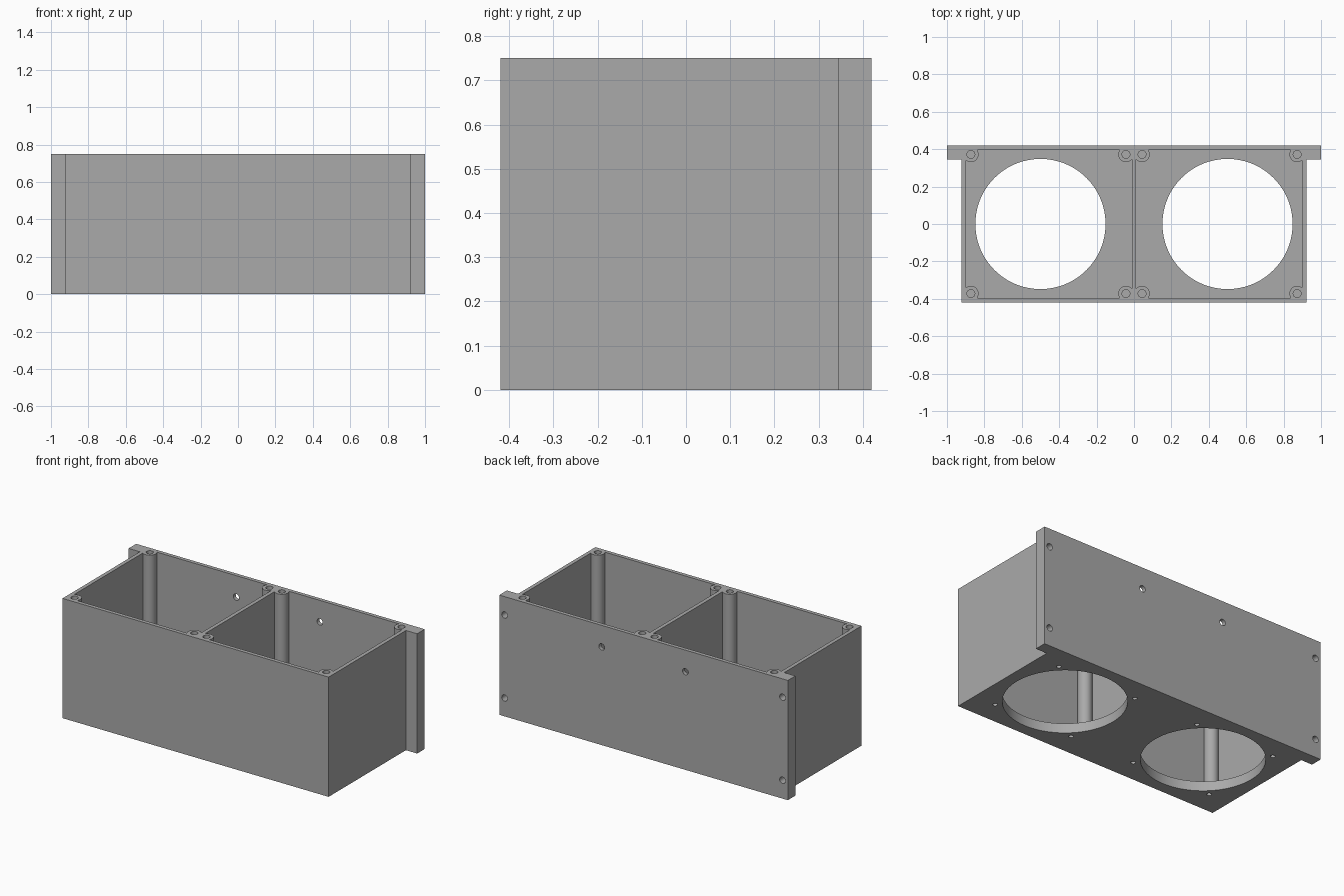
import bpy, bmesh, math
from mathutils import Matrix, Vector

if "Cube" in bpy.data.objects:
    bpy.data.objects.remove(bpy.data.objects["Cube"], do_unlink=True)

HEIGHT, DEPTH, FLOOR = 0.75, 0.42, 0.06
SIDE, FLANGE, FLANGE_Y = 0.922, 1.0, 0.345
WALL = 0.024
BAY_X = 0.5
POST_X, POST_Y = (0.043, 0.872), 0.372

grey = bpy.data.materials.new("plain grey")
grey.use_nodes = True
colour = (0.4, 0.4, 0.4, 1)
grey.diffuse_color = colour
grey.node_tree.nodes["Principled BSDF"].inputs["Base Color"].default_value = colour


def finish(name, bm):
    mesh = bpy.data.meshes.new(name)
    bmesh.ops.recalc_face_normals(bm, faces=bm.faces)
    bm.to_mesh(mesh)
    bm.free()
    mesh.materials.append(grey)
    ob = bpy.data.objects.new(name, mesh)
    bpy.context.collection.objects.link(ob)
    return ob


def add_box(bm, low, high):
    low, high = Vector(low), Vector(high)
    size = Matrix.Diagonal((*(high - low), 1))
    bmesh.ops.create_cube(bm, size=1, matrix=Matrix.Translation((low + high) / 2) @ size)


def add_rod(bm, start, end, radius, sides=32):
    start, end = Vector(start), Vector(end)
    turn = (end - start).to_track_quat('Z', 'Y').to_matrix().to_4x4()
    bmesh.ops.create_cone(bm, cap_ends=True, segments=sides, radius1=radius, radius2=radius,
                          depth=(end - start).length,
                          matrix=Matrix.Translation((start + end) / 2) @ turn)


def combine(target, bm, operation):
    tool = finish("helper", bm)
    tool.hide_render = True
    mod = target.modifiers.new("combine", 'BOOLEAN')
    mod.operation, mod.solver, mod.object = operation, 'EXACT', tool
    bpy.context.view_layer.objects.active = target
    bpy.ops.object.modifier_apply(modifier=mod.name)
    bpy.data.objects.remove(tool, do_unlink=True)


# Outer block with the wide mounting flange at the back
half = [(SIDE, -DEPTH), (SIDE, FLANGE_Y), (FLANGE, FLANGE_Y), (FLANGE, DEPTH)]
outline = half + [(-x, y) for x, y in reversed(half)]
bm = bmesh.new()
face = bm.faces.new([bm.verts.new((x, y, 0)) for x, y in outline])
side = bmesh.ops.extrude_face_region(bm, geom=[face])
bmesh.ops.translate(bm, vec=(0, 0, HEIGHT),
                    verts=[v for v in side["geom"] if isinstance(v, bmesh.types.BMVert)])
housing = finish("twin_bay_housing", bm)

# Two open bays either side of the divider
bm = bmesh.new()
inner_y = DEPTH - WALL
for low, high in ((WALL / 2, SIDE - WALL), (WALL - SIDE, -WALL / 2)):
    add_box(bm, (low, -inner_y, FLOOR), (high, inner_y, HEIGHT + 0.1))
combine(housing, bm, 'DIFFERENCE')

# Corner screw posts, joined to walls and floor
posts = [(s * x, t * POST_Y) for s in (-1, 1) for x in POST_X for t in (-1, 1)]
for x, y in posts:
    bm = bmesh.new()
    add_rod(bm, (x, y, FLOOR / 2), (x, y, HEIGHT), 0.041)
    combine(housing, bm, 'UNION')

# All round openings
bm = bmesh.new()
for x, y in posts:
    add_rod(bm, (x, y, HEIGHT - 0.15), (x, y, HEIGHT + 0.1), 0.021, 24)
for s in (-1, 1):
    # Large floor opening and its four blind screw holes
    add_rod(bm, (s * BAY_X, 0, -0.1), (s * BAY_X, 0, FLOOR + 0.1), 0.348, 96)
    for dx in (-0.275, 0.275):
        for y in (-0.275, 0.275):
            x = s * BAY_X + dx
            add_rod(bm, (x, y, -0.1), (x, y, 0.04), 0.014, 20)
    # Back wall holes: one through each bay, two blind in each flange
    add_rod(bm, (s * 0.29, 0.3, 0.615), (s * 0.29, 0.5, 0.615), 0.02, 24)
    for z in (0.115, 0.635):
        add_rod(bm, (s * 0.963, 0.37, z), (s * 0.963, 0.5, z), 0.02, 24)
combine(housing, bm, 'DIFFERENCE')

# Smooth round walls, crisp edges
bpy.ops.object.select_all(action='DESELECT')
housing.select_set(True)
bpy.context.view_layer.objects.active = housing
bpy.ops.object.shade_smooth_by_angle(angle=math.radians(30))
